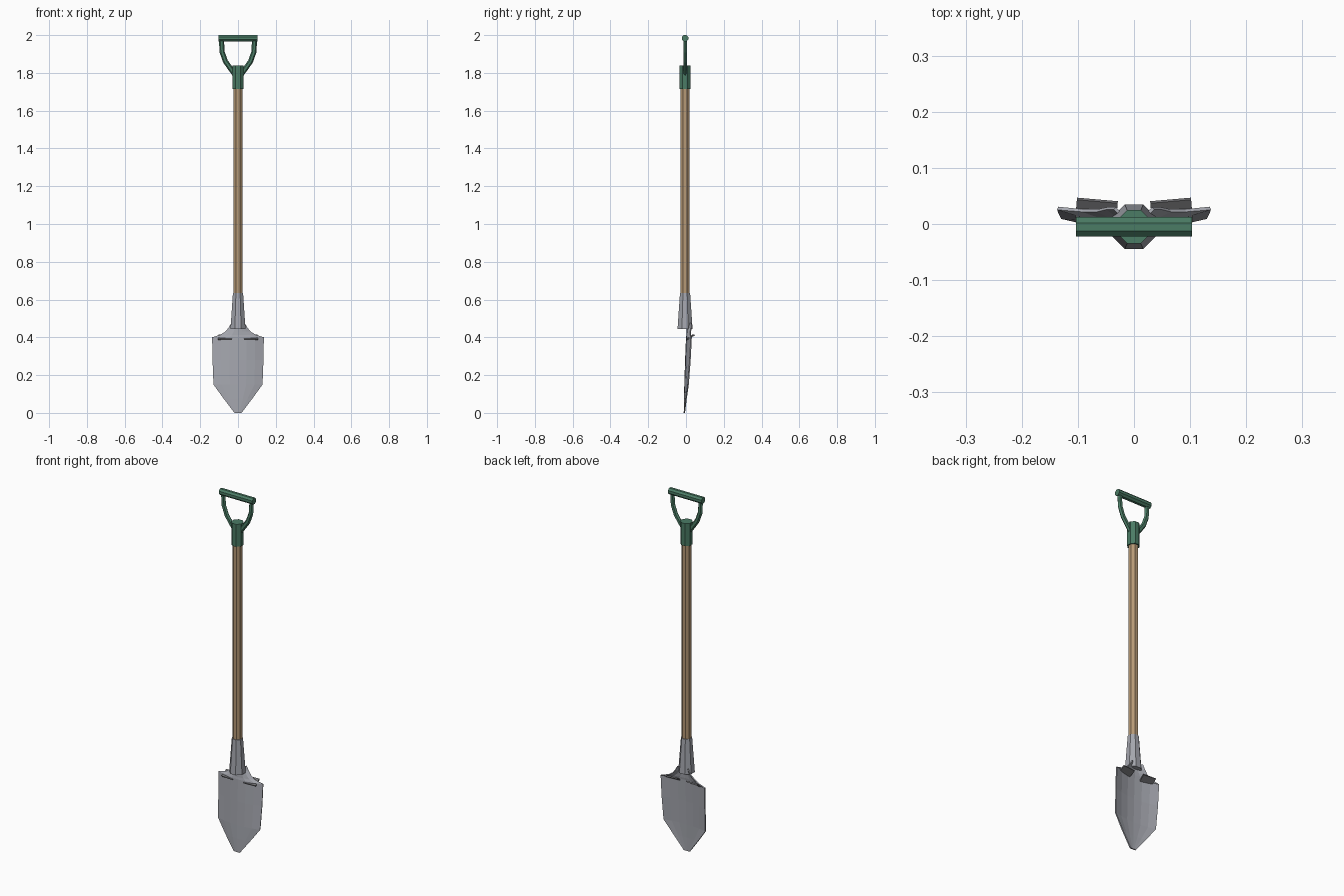
import bpy, bmesh, math
from mathutils import Matrix

if "Cube" in bpy.data.objects:
    bpy.data.objects.remove(bpy.data.objects["Cube"])


def mat(name, rgb):
    m = bpy.data.materials.new(name)
    m.diffuse_color = (*rgb, 1)
    m.use_nodes = True
    m.node_tree.nodes["Principled BSDF"].inputs["Base Color"].default_value = m.diffuse_color
    return m


STEEL = mat("steel", (0.37, 0.38, 0.42))
DARK = mat("dark_steel", (0.17, 0.17, 0.18))
WOOD = mat("wood", (0.47, 0.32, 0.18))
GREEN = mat("green_plastic", (0.07, 0.20, 0.13))
AXIS_Y = -0.005


def finish(bm, name, material):
    bmesh.ops.recalc_face_normals(bm, faces=bm.faces)
    me = bpy.data.meshes.new(name)
    bm.to_mesh(me)
    bm.free()
    me.materials.append(material)
    ob = bpy.data.objects.new(name, me)
    bpy.context.collection.objects.link(ob)
    return ob


def tube(name, material, r1, r2, z1, z2):
    """Upright octagonal frustum with flats facing front and sides."""
    bm = bmesh.new()
    bmesh.ops.create_cone(
        bm, cap_ends=True, segments=8, radius1=r1, radius2=r2, depth=z2 - z1,
        matrix=Matrix.Translation((0, AXIS_Y, (z1 + z2) / 2)) @ Matrix.Rotation(math.pi / 8, 4, 'Z'))
    return finish(bm, name, material)


# Shaft, steel socket and handle collar
tube("shaft", WOOD, 0.025, 0.025, 0.60, 1.75)
tube("socket", STEEL, 0.043, 0.029, 0.445, 0.635)
tube("handle_collar", GREEN, 0.032, 0.032, 1.715, 1.84)

# Grip bar across the top
bm = bmesh.new()
bmesh.ops.create_cone(
    bm, cap_ends=True, segments=8, radius1=0.0185, radius2=0.0185, depth=0.206,
    matrix=Matrix.Translation((0, AXIS_Y, 1.983)) @ Matrix.Rotation(math.pi / 2, 4, 'Y')
    @ Matrix.Rotation(math.pi / 8, 4, 'Z'))
finish(bm, "grip", GREEN)

# Fork arms: a six-sided section swept along each bent path
path = [(0.012, 1.785), (0.034, 1.815), (0.066, 1.86), (0.084, 1.91), (0.088, 1.98)]
for side, label in ((-1, "left"), (1, "right")):
    bm = bmesh.new()
    rings = []
    for i, (x, z) in enumerate(path):
        a, b = path[max(i - 1, 0)], path[min(i + 1, len(path) - 1)]
        d = math.hypot(b[0] - a[0], b[1] - a[1])
        nx, nz = (b[1] - a[1]) / d, -(b[0] - a[0]) / d
        ring = []
        for k in range(6):
            t = math.tau * k / 6
            w = 0.0135 * math.cos(t)
            ring.append(bm.verts.new((side * (x + nx * w), AXIS_Y + 0.0105 * math.sin(t), z + nz * w)))
        rings.append(ring)
    for r, s in zip(rings, rings[1:]):
        for k in range(6):
            bm.faces.new((r[k], r[(k + 1) % 6], s[(k + 1) % 6], s[k]))
    bm.faces.new(rings[0])
    bm.faces.new(rings[-1])
    finish(bm, "fork_arm_" + label, GREEN)

# Blade: rows of (height, half width, centre y, edge y), dished toward the back
rows = [(0.0, 0.018, -0.009, -0.008), (0.075, 0.075, -0.008, 0.001),
        (0.15, 0.129, -0.006, 0.012), (0.28, 0.134, -0.002, 0.022),
        (0.40, 0.136, 0.003, 0.028), (0.412, 0.092, 0.005, 0.024),
        (0.43, 0.065, 0.006, 0.024), (0.45, 0.048, 0.007, 0.028),
        (0.475, 0.034, 0.008, 0.028)]
bm = bmesh.new()
grid = []
for z, hw, yc, ye in rows:
    row = []
    for i in range(-3, 4):
        u = i / 3
        row.append(bm.verts.new((u * hw, yc + (ye - yc) * u * u, z)))
    grid.append(row)
for a, b in zip(grid, grid[1:]):
    for k in range(6):
        bm.faces.new((a[k], a[k + 1], b[k + 1], b[k]))
blade = finish(bm, "blade", STEEL)
mod = blade.modifiers.new("thickness", 'SOLIDIFY')
mod.thickness = 0.006
mod.offset = 0

# Foot steps: tilted plates through the blade, rising toward the back
for side, label in ((-1, "left"), (1, "right")):
    bm = bmesh.new()
    bmesh.ops.create_cube(
        bm, size=1,
        matrix=Matrix.Translation((side * 0.067, 0.0225, 0.401))
        @ Matrix.Rotation(side * math.radians(5), 4, 'Z')
        @ Matrix.Rotation(math.radians(32), 4, 'X')
        @ Matrix.Diagonal((0.073, 0.046, 0.007, 1)))
    finish(bm, "foot_step_" + label, DARK)
